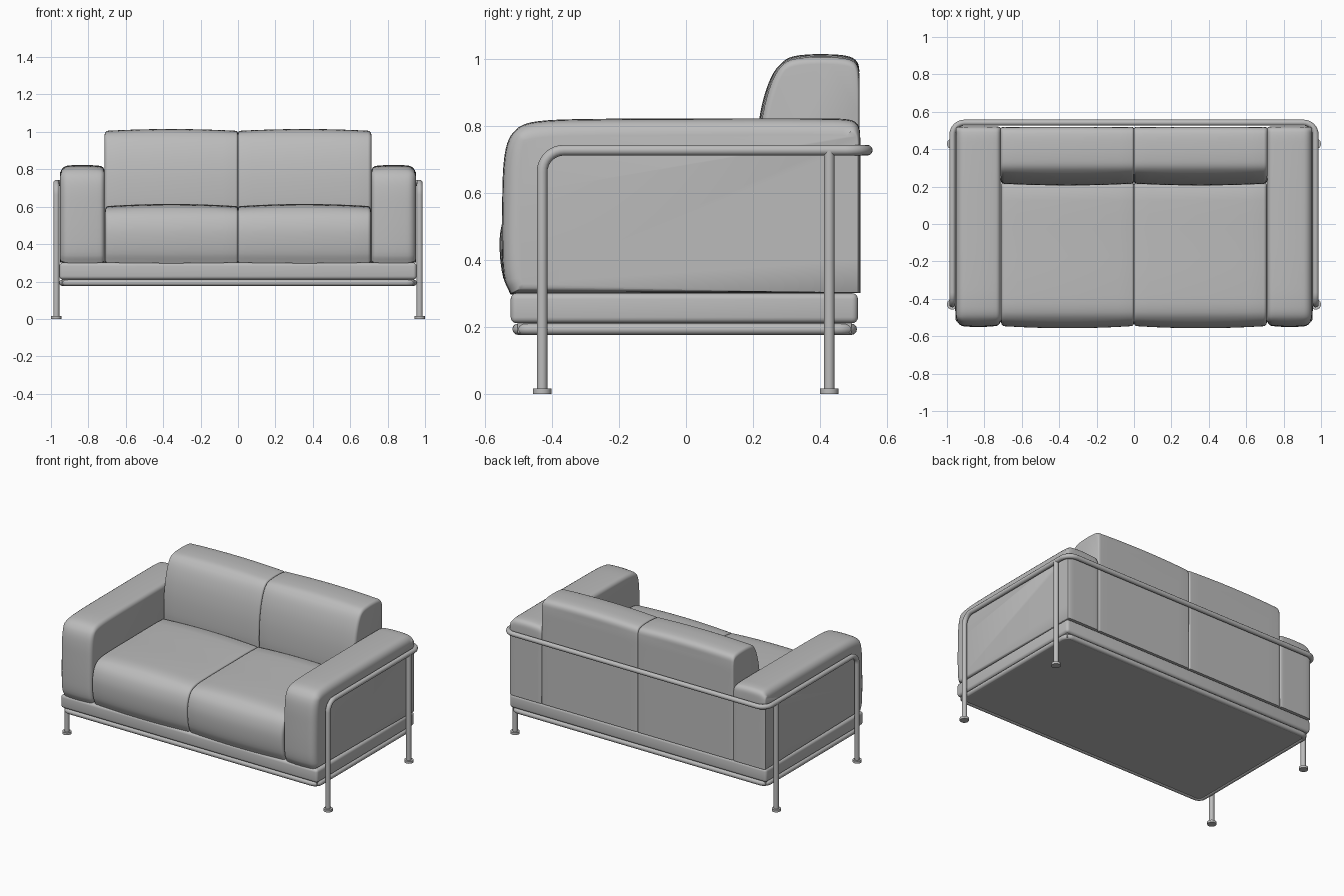
import bpy, bmesh, math
from mathutils import Vector

if "Cube" in bpy.data.objects:
    bpy.data.objects.remove(bpy.data.objects["Cube"])

grey = bpy.data.materials.new("soft grey")
grey.diffuse_color = (0.5, 0.5, 0.5, 1)
grey.use_nodes = True
grey.node_tree.nodes["Principled BSDF"].inputs["Base Color"].default_value = grey.diffuse_color


def finish(ob, angle=40):
    ob.data.materials.clear()
    ob.data.materials.append(grey)
    bpy.ops.object.select_all(action='DESELECT')
    ob.select_set(True)
    bpy.context.view_layer.objects.active = ob
    bpy.ops.object.shade_smooth_by_angle(angle=math.radians(angle))


def add_mesh(name, bm):
    bmesh.ops.recalc_face_normals(bm, faces=bm.faces)
    me = bpy.data.meshes.new(name)
    bm.to_mesh(me)
    bm.free()
    ob = bpy.data.objects.new(name, me)
    bpy.context.collection.objects.link(ob)
    return ob


def smooth_line(pts, steps=4):
    """Rounded open (y, z) line through the points."""
    p = [Vector(q) for q in pts]
    n = len(p)
    tan = [(p[min(i + 1, n - 1)] - p[max(i - 1, 0)]).normalized() for i in range(n)]
    out = []
    for i in range(n - 1):
        L = (p[i + 1] - p[i]).length
        for k in range(steps):
            t = k / steps
            out.append(p[i] * (2*t**3 - 3*t*t + 1) + tan[i] * L * (t**3 - 2*t*t + t)
                       + p[i + 1] * (3*t*t - 2*t**3) + tan[i + 1] * L * (t**3 - t*t))
    return out + [p[-1]]


def cushion(name, pts, inner, outer, side, r_in, r_out, bulge):
    """Side profile lofted across x with rounded ends and a slight puff in front and on top."""
    prof = smooth_line(pts)
    n = len(prof)
    normals = []
    for i in range(n):
        d = (prof[min(i + 1, n - 1)] - prof[max(i - 1, 0)]).normalized()
        normals.append(Vector((-d.y, d.x)))
    w = outer - inner

    def end(r):
        return [(r * (1 - math.cos(k * math.pi / 10)), 1 - math.sin(k * math.pi / 10), r) for k in range(6)]
    # Each section: distance from the inner end, inset share, rounding radius
    sections = end(r_in)
    sections += [(r_in + (w - r_in - r_out) * k / 10, 0, 0) for k in range(1, 10)]
    sections += [(w - d, s, r) for d, s, r in reversed(end(r_out))]
    bm = bmesh.new()
    rings = []
    for d, s, r in sections:
        u = 2 * d / w - 1
        ring = []
        for q, nm in zip(prof, normals):
            soft = min(1, max(0, -nm.x, nm.y))
            v = q + nm * (bulge * soft * (1 - u * u) - s * (r * soft + 0.007 * (1 - soft)))
            ring.append(bm.verts.new((side * (inner + d), v.x, v.y)))
        rings.append(ring)
    for a, b in zip(rings, rings[1:]):
        for i in range(n):
            j = (i + 1) % n
            bm.faces.new((a[i], a[j], b[j], b[i]))
    bm.faces.new(rings[0])
    bm.faces.new(rings[-1])
    finish(add_mesh(name, bm))


def round_path(corners, r, closed=False, steps=8):
    c = [Vector(p) for p in corners]
    out = []
    for i, p in enumerate(c):
        if not closed and i in (0, len(c) - 1):
            out.append(p)
            continue
        a = (c[i - 1] - p).normalized() * r
        b = (c[(i + 1) % len(c)] - p).normalized() * r
        for k in range(steps + 1):
            t = k * math.pi / 2 / steps
            out.append(p + a * (1 - math.sin(t)) + b * (1 - math.cos(t)))
    return out


def tube(name, path, r, closed=False):
    cu = bpy.data.curves.new(name, 'CURVE')
    cu.dimensions = '3D'
    cu.bevel_depth = r
    cu.bevel_resolution = 4
    cu.use_fill_caps = True
    sp = cu.splines.new('POLY')
    sp.points.add(len(path) - 1)
    for pt, q in zip(sp.points, path):
        pt.co = (*q, 1)
    sp.use_cyclic_u = closed
    ob = bpy.data.objects.new(name, cu)
    bpy.context.collection.objects.link(ob)
    bpy.ops.object.select_all(action='DESELECT')
    ob.select_set(True)
    bpy.context.view_layer.objects.active = ob
    bpy.ops.object.convert(target='MESH')
    finish(bpy.context.object)


def block(name, lo, hi, bevel):
    bm = bmesh.new()
    bmesh.ops.create_cube(bm, size=1)
    for v in bm.verts:
        v.co = [hi[i] if v.co[i] > 0 else lo[i] for i in range(3)]
    if bevel:
        bmesh.ops.bevel(bm, geom=bm.edges[:], offset=bevel, segments=4, profile=0.5, affect='EDGES')
    finish(add_mesh(name, bm))


# Side profiles as (y, z), from the bottom front over the top to the bottom back
seat_side = [(-.515, .302), (-.535, .35), (-.545, .43), (-.54, .50), (-.515, .56),
             (-.47, .59), (-.38, .60), (-.1, .602), (.20, .60), (.215, .585), (.218, .55), (.218, .302)]
back_side = [(.22, .302), (.22, .56), (.216, .64), (.22, .75), (.232, .84), (.25, .91), (.275, .965),
             (.305, .993), (.35, 1.003), (.42, 1.005), (.48, 1.0), (.507, .987),
             (.517, .96), (.519, .85), (.519, .302)]
arm_side = [(-.518, .302), (-.535, .34), (-.542, .42), (-.541, .60), (-.536, .70), (-.522, .76),
            (-.495, .792), (-.44, .807), (-.32, .813), (0, .815), (.42, .815), (.49, .811),
            (.512, .798), (.52, .77), (.521, .70), (.521, .302)]

for name, s in (("left", -1), ("right", 1)):
    cushion(name + "_seat_cushion", seat_side, .001, .710, s, .012, .018, .012)
    cushion(name + "_back_cushion", back_side, .001, .713, s, .012, .020, .010)
    cushion(name + "_arm", arm_side, .714, .951, s, .024, .042, .008)

# Base pad, with the tube frame and bottom panel under it
block("base_pad", (-.955, -.524, .211), (.955, .514, .301), .018)
block("bottom_panel", (-.94, -.503, .182), (.94, .495, .212), 0)
tube("base_frame", round_path([(-.939, -.502, .193), (.939, -.502, .193), (.939, .494, .193),
                               (-.939, .494, .193)], .04, True), .017, True)

# Rail bent from the front legs round the back
tube("rail_and_front_legs", round_path([(-.971, -.43, .005), (-.971, -.43, .728), (-.971, .542, .728),
                                        (.971, .542, .728), (.971, -.43, .728), (.971, -.43, .005)], .065), .016)

# Back legs and round feet
for name, s in (("left", -1), ("right", 1)):
    tube(name + "_back_leg", [Vector((s * .971, .428, .005)), Vector((s * .971, .428, .728))], .016)
    for end_name, y in (("front", -.43), ("back", .428)):
        bpy.ops.mesh.primitive_cylinder_add(vertices=24, radius=.028, depth=.016,
                                            location=(s * .972, y, .008))
        foot = bpy.context.object
        foot.name = f"{name}_{end_name}_foot"
        finish(foot)
